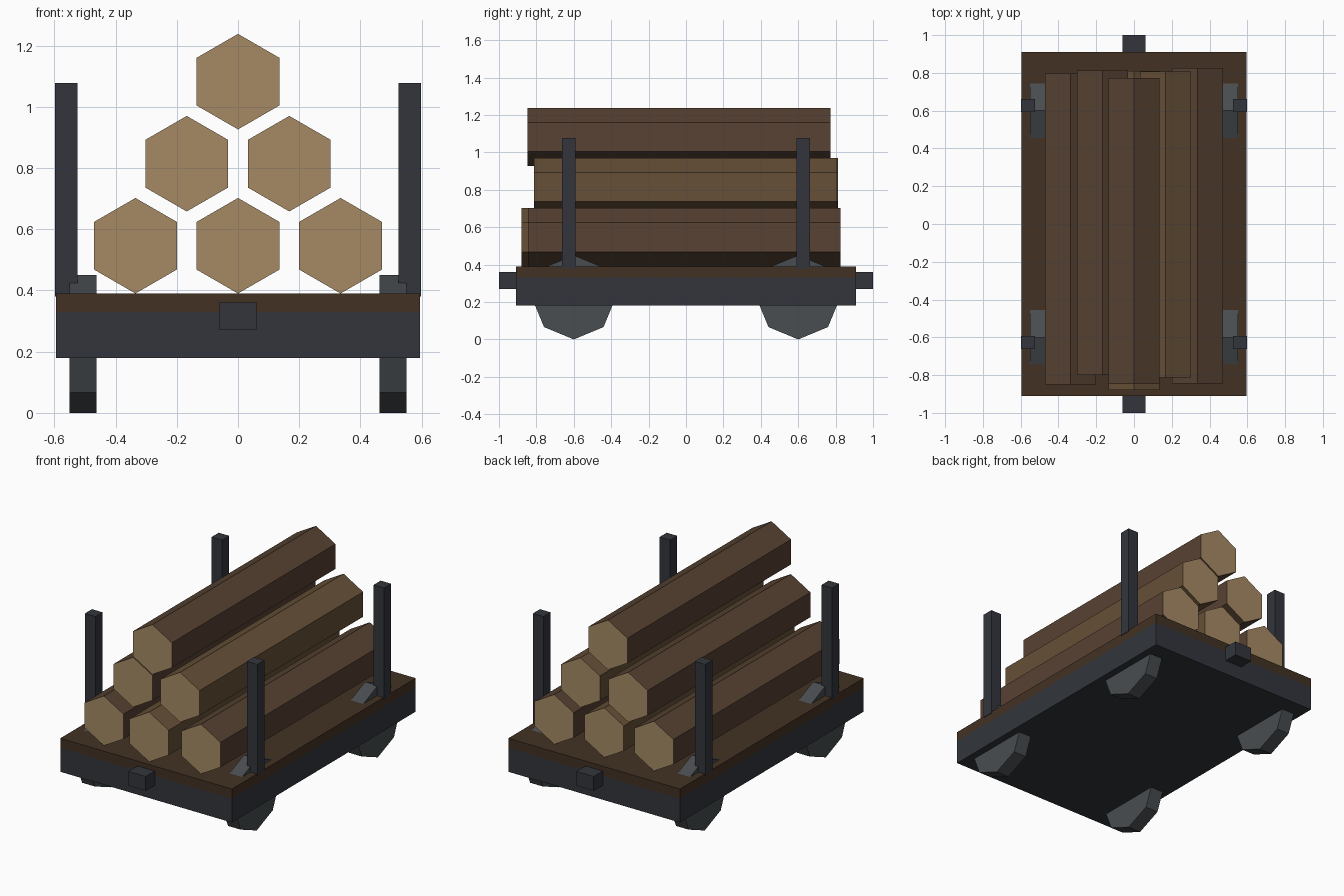
import bpy, bmesh, math

if "Cube" in bpy.data.objects:
    bpy.data.objects.remove(bpy.data.objects["Cube"])


def material(name, rgb):
    m = bpy.data.materials.new(name)
    m.diffuse_color = (*rgb, 1)
    m.use_nodes = True
    m.node_tree.nodes["Principled BSDF"].inputs["Base Color"].default_value = m.diffuse_color
    return m


IRON = material("dark_iron", (0.032, 0.036, 0.045))
STEEL = material("wheel_steel", (0.065, 0.074, 0.08))
DECK = material("deck_wood", (0.055, 0.031, 0.017))
BARKS = [material("red_bark", (0.095, 0.054, 0.032)),
         material("tan_bark", (0.132, 0.08, 0.038))]
CUT = material("cut_wood", (0.38, 0.255, 0.13))


def add(name, bm, mats):
    bmesh.ops.recalc_face_normals(bm, faces=bm.faces)
    me = bpy.data.meshes.new(name)
    bm.to_mesh(me)
    bm.free()
    for m in mats:
        me.materials.append(m)
    ob = bpy.data.objects.new(name, me)
    bpy.context.collection.objects.link(ob)
    return ob


def box(name, x, y, z, mat):
    bm = bmesh.new()
    bmesh.ops.create_cube(bm, size=1)
    for v in bm.verts:
        v.co = [a + (b - a) * (c + 0.5) for (a, b), c in zip((x, y, z), v.co)]
    return add(name, bm, [mat])


def prism(name, sides, r, axis, centre, lo, hi, mats):
    """Regular prism with a corner at the top, along x (axis 0) or y (axis 1)."""
    bm = bmesh.new()
    rings = []
    for t in (lo, hi):
        ring = []
        for i in range(sides):
            a = 2 * math.pi * i / sides
            u, z = centre[0] + r * math.sin(a), centre[1] + r * math.cos(a)
            ring.append(bm.verts.new((t, u, z) if axis == 0 else (u, t, z)))
        rings.append(ring)
    for ring in rings:
        bm.faces.new(ring).material_index = len(mats) - 1
    for i in range(sides):
        j = (i + 1) % sides
        bm.faces.new((rings[0][i], rings[0][j], rings[1][j], rings[1][i]))
    return add(name, bm, mats)


# Wagon bed
box("chassis", (-0.595, 0.595), (-0.91, 0.91), (0.18, 0.33), IRON)
box("deck", (-0.595, 0.595), (-0.91, 0.91), (0.33, 0.39), DECK)

# Couplers, wheels and corner stakes
for sy, end in ((-1, "front"), (1, "back")):
    box(f"{end}_coupler", (-0.06, 0.06), sorted((sy * 0.90, sy)), (0.27, 0.36), IRON)
    for sx, side in ((-1, "left"), (1, "right")):
        prism(f"{end}_{side}_wheel", 8, 0.225, 0, (sy * 0.6, 0.225),
              *sorted((sx * 0.462, sx * 0.55)), [STEEL])
        box(f"{end}_{side}_stake", sorted((sx * 0.525, sx * 0.598)),
            sorted((sy * 0.592, sy * 0.663)), (0.38, 1.077), IRON)

# Stacked hexagonal logs: front and back end of each, row by row
rows = [[(-0.85, 0.797), (-0.88, 0.81), (-0.845, 0.827)],
        [(-0.80, 0.812), (-0.813, 0.807)],
        [(-0.848, 0.773)]]
for r, row in enumerate(rows):
    for i, (lo, hi) in enumerate(row):
        x = (i - (len(row) - 1) / 2) * 0.335
        prism(f"log_{r + 1}_{i + 1}", 6, 0.156, 1, (x, 0.546 + 0.268 * r),
              lo, hi, [BARKS[i % 2], CUT])
